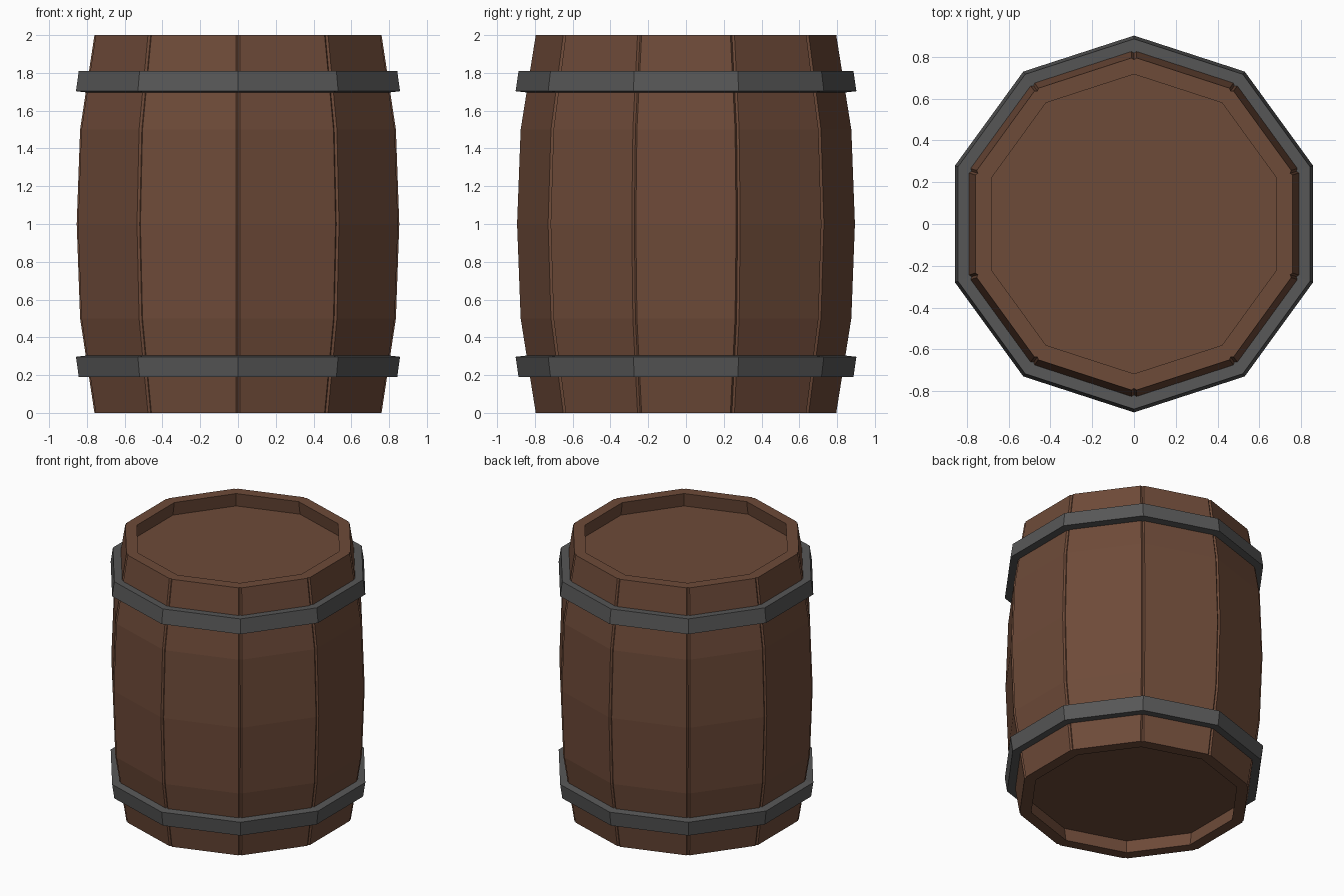
import bpy, bmesh, math
from mathutils import Matrix

if "Cube" in bpy.data.objects:
    bpy.data.objects.remove(bpy.data.objects["Cube"])

SIDES = 10
STEP = 2 * math.pi / SIDES
TAN = math.tan(STEP / 2)
# (height, distance of the flat outer face from the axis)
BULGE = [(0, 0.76), (0.5, 0.836), (1.0, 0.854), (1.5, 0.836), (2.0, 0.76)]
WALL = 0.078


def material(name, rgb):
    m = bpy.data.materials.new(name)
    m.diffuse_color = (*rgb, 1)
    m.use_nodes = True
    m.node_tree.nodes["Principled BSDF"].inputs["Base Color"].default_value = m.diffuse_color
    return m


wood = material("brown wood", (0.155, 0.069, 0.040))
iron = material("dark iron", (0.095, 0.095, 0.095))


def finish(bm, name, mat):
    bmesh.ops.recalc_face_normals(bm, faces=bm.faces)
    me = bpy.data.meshes.new(name)
    bm.to_mesh(me)
    bm.free()
    me.materials.append(mat)
    ob = bpy.data.objects.new(name, me)
    bpy.context.collection.objects.link(ob)
    return ob


def bridge(bm, rings, closed=False):
    """Join successive closed rings with quads; cap the ends unless closed."""
    n = len(rings[0])
    pairs = list(zip(rings, rings[1:])) + ([(rings[-1], rings[0])] if closed else [])
    for a, b in pairs:
        for i in range(n):
            j = (i + 1) % n
            bm.faces.new((a[i], a[j], b[j], b[i]))
    if not closed:
        bm.faces.new(rings[0])
        bm.faces.new(rings[-1])


def decagon(bm, apothem, z):
    r = apothem / math.cos(STEP / 2)
    return [bm.verts.new((r * math.cos((k + 0.5) * STEP), r * math.sin((k + 0.5) * STEP), z))
            for k in range(SIDES)]


# Staves: bulging planks with chamfered outer edges that form the grooves
for k in range(SIDES):
    bm = bmesh.new()
    rings = []
    c = 0.012
    for z, a in BULGE:
        inner = a - WALL
        w, wi = a * TAN, inner * TAN
        section = [(inner, -wi), (a - c, -(a - c) * TAN), (a, -w + c),
                   (a, w - c), (a - c, (a - c) * TAN), (inner, wi)]
        rings.append([bm.verts.new((x, y, z)) for x, y in section])
    bridge(bm, rings)
    bm.transform(Matrix.Rotation(k * STEP, 4, 'Z'))
    finish(bm, f"stave_{k + 1}", wood)

# Barrel heads: recessed ten-sided boards
for name, z0, z1 in (("bottom_head", 0.10, 0.15), ("top_head", 1.85, 1.90)):
    bm = bmesh.new()
    bridge(bm, [decagon(bm, 0.71, z0), decagon(bm, 0.71, z1)])
    finish(bm, name, wood)

# Hoops: slightly flared bands, the upper one mirrored from the lower
HOOP = [(0.775, 0.193), (0.843, 0.19), (0.858, 0.297), (0.79, 0.305)]
for name, flip in (("lower_hoop", False), ("upper_hoop", True)):
    bm = bmesh.new()
    bridge(bm, [decagon(bm, a, 2 - z if flip else z) for a, z in HOOP], closed=True)
    finish(bm, name, iron)
